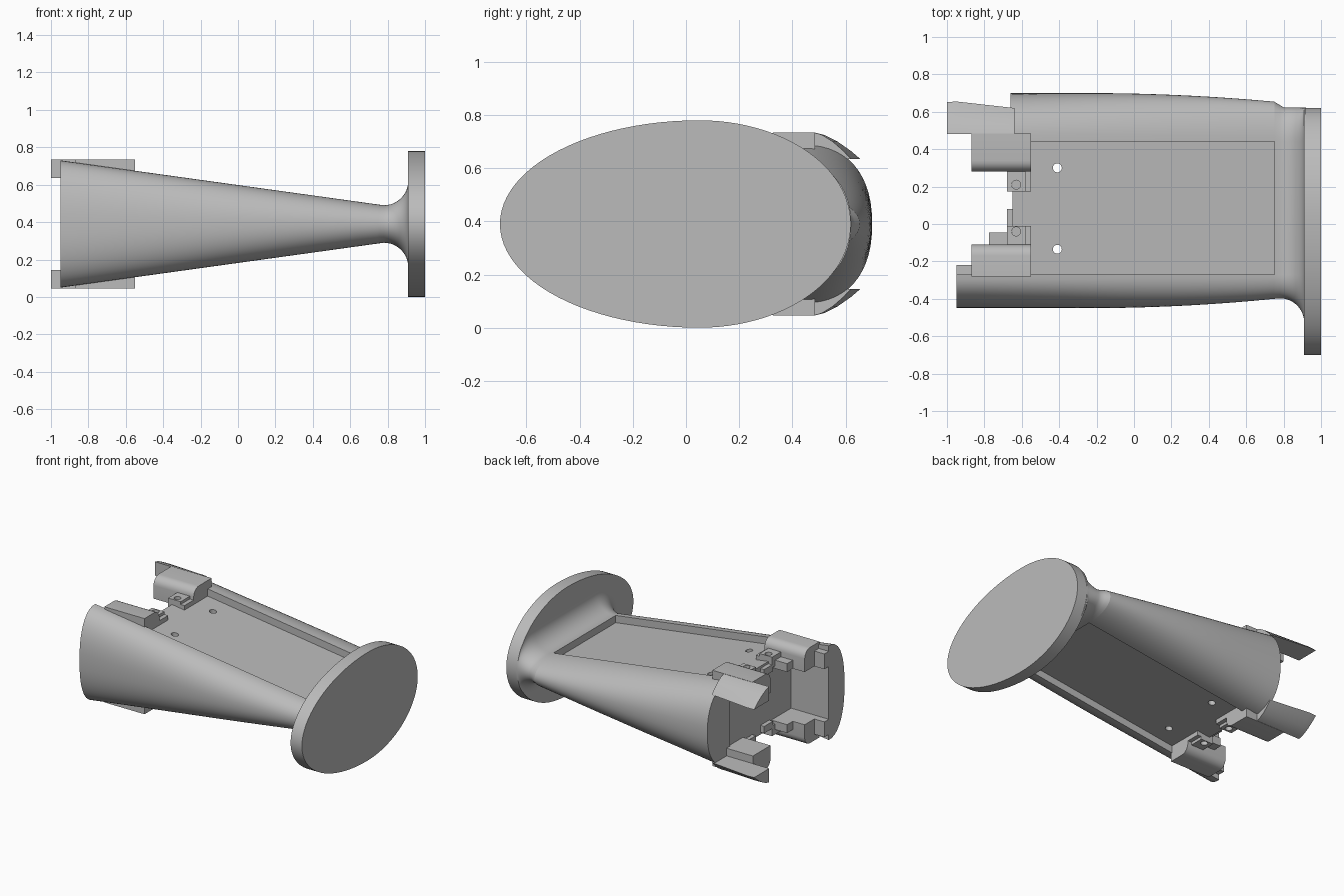
import bpy, bmesh, math

cube = bpy.data.objects.get("Cube")
if cube:
    bpy.data.objects.remove(cube)

grey = bpy.data.materials.new("plain_grey")
grey.use_nodes = True
COL = (0.5, 0.5, 0.5, 1)
grey.diffuse_color = COL
grey.node_tree.nodes["Principled BSDF"].inputs["Base Color"].default_value = COL

MID = 0.39               # mirror height
Y0, Y1 = -0.27, 0.44     # side edges of the recessed panel
XP = 0.75                # closed end of the recess


def finish(name, bm, smooth=False):
    bmesh.ops.recalc_face_normals(bm, faces=bm.faces)
    mesh = bpy.data.meshes.new(name)
    bm.to_mesh(mesh)
    bm.free()
    mesh.materials.append(grey)
    ob = bpy.data.objects.new(name, mesh)
    bpy.context.collection.objects.link(ob)
    if smooth:
        bpy.ops.object.select_all(action='DESELECT')
        ob.select_set(True)
        bpy.context.view_layer.objects.active = ob
        bpy.ops.object.shade_smooth_by_angle(angle=math.radians(32))
    return ob


def loft(name, rings, smooth=True):
    bm = bmesh.new()
    rows = [[bm.verts.new(p) for p in ring] for ring in rings]
    n = len(rows[0])
    for a, b in zip(rows, rows[1:]):
        for i in range(n):
            j = (i + 1) % n
            bm.faces.new((a[i], a[j], b[j], b[i]))
    bm.faces.new(rows[0])
    bm.faces.new(rows[-1])
    return finish(name, bm, smooth)


def box(name, x, y, z):
    ring = lambda u: [(u, y[0], z[0]), (u, y[1], z[0]), (u, y[1], z[1]), (u, y[0], z[1])]
    return loft(name, [ring(x[0]), ring(x[1])], False)


def half_height(x):
    return 0.34 - 0.24 * (x + 0.95) / 1.73


def reach(x, side):
    # outward bulge of the side wall past the panel edge
    t = max(0, x + 0.25)
    return 0.26 - 0.046 * t ** 2 if side > 0 else 0.18 - 0.05 * t ** 2


def arc(x, side, a, h, n=28):
    # rounded side profile, boxier at the wide end
    p = 2 / (2.35 - 0.3 * (x + 0.95) / 1.9)
    base = Y1 if side > 0 else Y0
    pts = []
    for i in range(n + 1):
        t = math.pi * (i / n - 0.5)
        c, s = max(0, math.cos(t)), math.sin(t)
        pts.append((x, base + side * a * c ** p,
                    MID + h * math.copysign(abs(s) ** p, s)))
    return pts


# Tapered side walls
for name, side, start in (("back_wall", 1, -0.66), ("front_wall", -1, -0.95)):
    xs = [start + (XP - start) * i / 16 for i in range(17)]
    loft(name, [arc(x, side, reach(x, side), half_height(x)) for x in xs])

# Flared neck joining the walls to the end flange
rings = []
xs = [XP, 0.78] + [0.78 + 0.13 * math.sin(i * math.pi / 20) for i in range(1, 11)] + [0.92]
for x in xs:
    t = min(1, max(0, (x - 0.78) / 0.13))
    d = 0.13 * (1 - math.sqrt(max(0, 1 - t * t)))
    h = half_height(min(x, 0.78)) + d
    back = max(0.182, reach(XP, 1) - 0.6 * (x - XP))
    rings.append(arc(x, 1, back, h) + arc(x, -1, reach(min(x, 0.78), -1) + d, h)[::-1])
loft("flared_neck", rings)


# Egg-shaped end flange
def egg(x, n=96):
    pts = []
    for i in range(n):
        t = 2 * math.pi * i / n
        c = math.cos(t)
        pts.append((x, 0.05 + c * (0.57 if c > 0 else 0.75), MID + 0.39 * math.sin(t)))
    return pts


loft("end_flange", [egg(0.91), egg(1.0)])

# Recessed central panel with two screw holes
panel = loft("central_panel", [
    [(x, y, MID + s * (half_height(x) - 0.052))
     for y, s in ((Y0, -1), (Y1, -1), (Y1, 1), (Y0, 1))] for x in (-0.65, XP)], False)


def drill(target, name, x, y, z, r, depth):
    bm = bmesh.new()
    bmesh.ops.create_cone(bm, cap_ends=True, segments=24, radius1=r, radius2=r, depth=depth)
    bmesh.ops.translate(bm, verts=bm.verts, vec=(x, y, z))
    cutter = finish(name, bm)
    cutter.hide_render = True
    cutter.hide_viewport = True
    mod = target.modifiers.new(name, 'BOOLEAN')
    mod.operation = 'DIFFERENCE'
    mod.solver = 'EXACT'
    mod.object = cutter


for i, y in enumerate((0.30, -0.135)):
    drill(panel, f"panel_hole_cutter_{i}", -0.41, y, MID, 0.024, 2)


def mirrored_box(name, x, y, low, high):
    # low and high are distances from the mirror height
    for tag, s in (("upper", 1), ("lower", -1)):
        z = sorted((MID + s * low, MID + s * high))
        yield box(f"{tag}_{name}", x, y, z), s


def latch_block(name, ys, outer):
    # block with one rounded top corner on the inner side
    a, b = ys
    e = 1 if b > a else -1
    r = 0.06
    prof = [(b, 0.19), (a, 0.19)]
    for i in range(7):
        t = i * math.pi / 12
        prof.append((a + e * r * (1 - math.cos(t)), outer - r + r * math.sin(t)))
    prof.append((b, outer))
    for tag, s in (("upper", 1), ("lower", -1)):
        loft(f"{tag}_{name}", [[(x, y, MID + s * z) for y, z in prof] for x in (-0.87, -0.55)])


# Latch blocks at the open end
latch_block("back_latch_block", (0.28, 0.48), 0.345)
latch_block("front_latch_block", (-0.11, -0.28), 0.345)
list(mirrored_box("front_lip", (-0.95, -0.86), (-0.28, -0.22), 0.19, 0.30))
list(mirrored_box("front_ledge", (-0.775, -0.64), (-0.12, -0.045), 0.19, 0.25))
list(mirrored_box("centre_tab", (-0.68, -0.64), (-0.02, 0.08), 0.18, 0.23))

# Drilled screw lugs beside the latch blocks
for name, ys, hy in (("back_lug", (0.175, 0.29), 0.21), ("front_lug", (-0.12, -0.01), -0.04)):
    for ob, s in mirrored_box(name, (-0.68, -0.58), ys, 0.21, 0.285):
        drill(ob, ob.name + "_hole_cutter", -0.63, hy, MID + s * 0.25, 0.024, 0.3)
    list(mirrored_box(name + "_step", (-0.59, -0.55), ys, 0.20, 0.265))

# Curved tongues reaching past the back wall
outline = [(0.48, 0.245), (0.48, 0.345), (0.52, 0.335), (0.57, 0.31), (0.62, 0.275), (0.655, 0.245)]
for tag, s in (("upper", 1), ("lower", -1)):
    rings = []
    for x, k in ((-1.0, 0.98), (-0.95, 1.0), (-0.64, 0.8)):
        rings.append([(x, 0.48 + (y - 0.48) * k, MID + s * z) for y, z in outline])
    loft(f"{tag}_tongue", rings)
    z = sorted((MID + s * 0.245, MID + s * 0.345))
    box(f"{tag}_tongue_web", (-0.87, -0.55), (0.43, 0.485), z)
